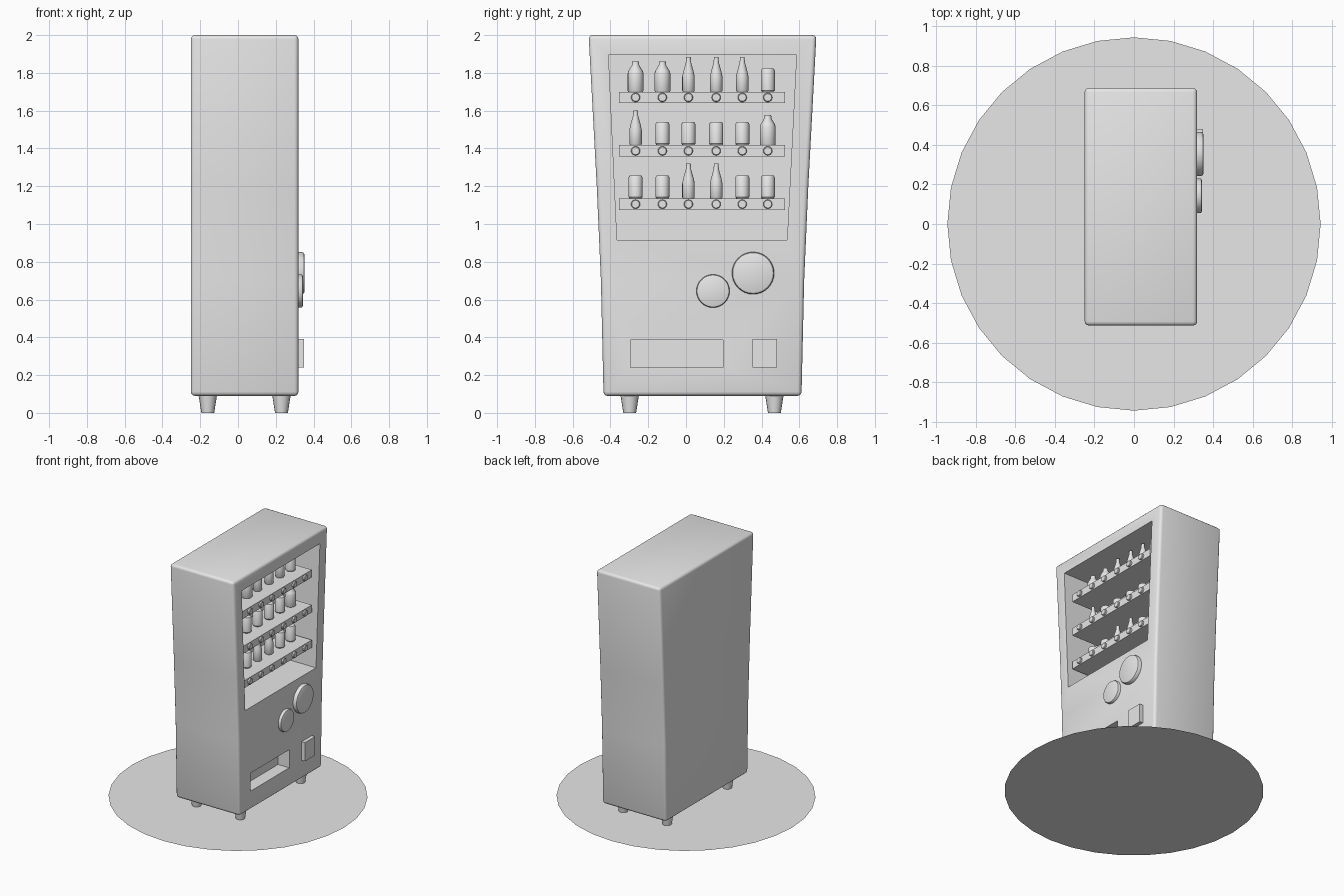
import bpy, bmesh, math
from mathutils import Matrix, Vector

if "Cube" in bpy.data.objects:
    bpy.data.objects.remove(bpy.data.objects["Cube"])

grey = bpy.data.materials.new("light_grey")
grey.diffuse_color = (0.8, 0.8, 0.8, 1)
grey.use_nodes = True
grey.node_tree.nodes["Principled BSDF"].inputs["Base Color"].default_value = grey.diffuse_color
FRONT = 0.32          # x of the cabinet's door plane
MID_Y = 0.0875        # centre of the cabinet across its width


def finish(name, bm, smooth=True):
    bmesh.ops.recalc_face_normals(bm, faces=bm.faces)
    me = bpy.data.meshes.new(name)
    bm.to_mesh(me)
    bm.free()
    me.materials.append(grey)
    ob = bpy.data.objects.new(name, me)
    bpy.context.collection.objects.link(ob)
    if smooth:
        shade(ob)
    return ob


def shade(ob):
    bpy.ops.object.select_all(action='DESELECT')
    ob.select_set(True)
    bpy.context.view_layer.objects.active = ob
    bpy.ops.object.shade_smooth_by_angle(angle=math.radians(35))


def loft(name, rings, smooth=False):
    """Skin a stack of equal-length point rings and cap both ends."""
    bm = bmesh.new()
    vs = [[bm.verts.new(p) for p in r] for r in rings]
    n = len(vs[0])
    for a, b in zip(vs, vs[1:]):
        for i in range(n):
            j = (i + 1) % n
            bm.faces.new((a[i], a[j], b[j], b[i]))
    bm.faces.new(vs[0])
    bm.faces.new(vs[-1])
    return finish(name, bm, smooth)


def box(name, x0, x1, y0, y1, z0, z1):
    ring = lambda z: [(x0, y0, z), (x1, y0, z), (x1, y1, z), (x0, y1, z)]
    return loft(name, [ring(z0), ring(z1)])


def lathe(name, profile, loc, segs=16, along_x=False):
    """Turn (radius, height) points around z, or around x."""
    m = Matrix.Translation(loc)
    if along_x:
        m = m @ Matrix.Rotation(math.pi / 2, 4, 'Y')
    rings = [[m @ Vector((r * math.cos(2 * math.pi * i / segs),
                          r * math.sin(2 * math.pi * i / segs), h))
              for i in range(segs)] for r, h in profile]
    return loft(name, rings, True)


# cabinet: flares towards the top, rounded edges
def cabinet_ring(z, half):
    return [(-0.25, MID_Y - half, z), (FRONT, MID_Y - half, z),
            (FRONT, MID_Y + half, z), (-0.25, MID_Y + half, z)]


cabinet = loft("cabinet", [cabinet_ring(z, h) for z, h in
                           ((0.09, 0.524), (0.7, 0.538), (1.2, 0.56), (2.0, 0.603))])
bevel = cabinet.modifiers.new("round", 'BEVEL')
bevel.width, bevel.segments = 0.022, 3
bevel.limit_method, bevel.angle_limit = 'ANGLE', math.radians(40)

# display window and dispensing slot cut into the door
window = [(-0.365, 0.915), (0.535, 0.915), (0.585, 1.895), (-0.41, 1.895)]
cutters = [loft("window_cutter", [[(x, y, z) for y, z in window] for x in (0.05, 0.5)]),
           box("slot_cutter", 0.22, 0.5, -0.295, 0.195, 0.24, 0.385)]
for c in cutters:
    mod = cabinet.modifiers.new("cut", 'BOOLEAN')
    mod.operation, mod.object, mod.solver = 'DIFFERENCE', c, 'EXACT'
    c.hide_render = True
bpy.context.view_layer.update()
cut = bpy.data.meshes.new_from_object(
    cabinet.evaluated_get(bpy.context.evaluated_depsgraph_get()))
cabinet.modifiers.clear()
cabinet.data = cut
cut.materials.clear()
cut.materials.append(grey)
for c in cutters:
    bpy.data.objects.remove(c)
shade(cabinet)

# drinks, as (radius, height) profiles
DRINKS = {
    "can": [(0.031, 0), (0.037, 0.008), (0.037, 0.112), (0.031, 0.122)],
    "tall_bottle": [(0.029, 0), (0.033, 0.006), (0.033, 0.08), (0.028, 0.105),
                    (0.014, 0.155), (0.012, 0.184)],
    "wide_bottle": [(0.039, 0), (0.042, 0.006), (0.042, 0.098), (0.038, 0.11),
                    (0.019, 0.142), (0.018, 0.16)],
}
C, T, W = "can", "tall_bottle", "wide_bottle"
ROWS = [(1.70, (W, W, T, T, T, C)),
        (1.417, (T, C, C, C, C, W)),
        (1.135, (C, C, T, T, C, C))]
COLUMNS = (-0.267, -0.125, 0.013, 0.16, 0.298, 0.433)

# shelves with their drinks and selection buttons
for top, row in ROWS:
    box("shelf", 0.04, 0.29, -0.355, 0.525, top - 0.06, top)
    for y, kind in zip(COLUMNS, row):
        lathe(kind, DRINKS[kind], (0.165, y, top))
        lathe("selection_button", [(0.024, 0), (0.024, 0.016), (0.02, 0.02)],
              (0.285, y, top - 0.03), along_x=True)

# large round badges on the door
for y, z, r, t in ((0.355, 0.74, 0.112, 0.032), (0.143, 0.645, 0.088, 0.024)):
    lathe("round_badge", [(r, -0.01), (r, t * 0.6), (r * 0.96, t * 0.88), (r * 0.88, t)],
          (FRONT, y, z), 32, True)

# coin box
box("coin_box", FRONT - 0.01, 0.35, 0.353, 0.482, 0.24, 0.39)

# tapered feet
for x in (-0.16, 0.23):
    for y in (-0.298, 0.468):
        lathe("foot", [(0.034, 0), (0.049, 0.095)], (x, y, 0))

# flat ground disc
bm = bmesh.new()
bmesh.ops.create_circle(bm, cap_ends=True, segments=32, radius=0.945)
disc = finish("base_disc", bm, False)
if disc.data.polygons[0].normal.z < 0:
    disc.data.flip_normals()
